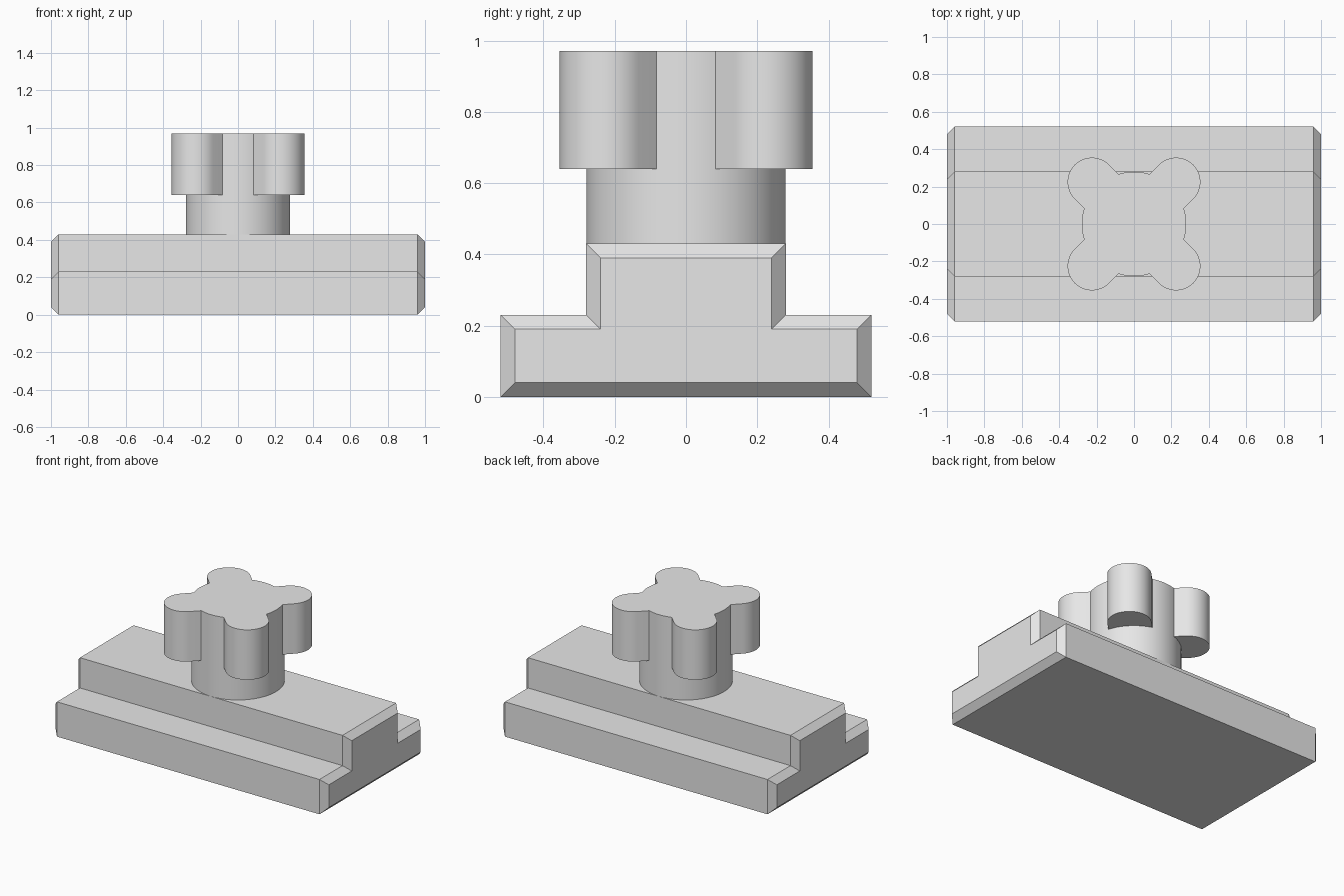
import bpy
import bmesh
from math import asin, cos, sin, pi, radians
from mathutils import Vector

cube = bpy.data.objects.get("Cube")
if cube:
    bpy.data.objects.remove(cube, do_unlink=True)

# One grey material for everything
grey = bpy.data.materials.new("light_grey")
grey.use_nodes = True
colour = (0.8, 0.8, 0.8, 1)
grey.diffuse_color = colour
grey.node_tree.nodes["Principled BSDF"].inputs["Base Color"].default_value = colour


def loft(name, rings, smooth=False):
    """Join matching rings of points into a closed solid."""
    bm = bmesh.new()
    loops = [[bm.verts.new(p) for p in ring] for ring in rings]
    n = len(loops[0])
    for low, high in zip(loops, loops[1:]):
        for i in range(n):
            j = (i + 1) % n
            bm.faces.new((low[i], low[j], high[j], high[i]))
    bm.faces.new(loops[0][::-1])
    bm.faces.new(loops[-1])
    bmesh.ops.recalc_face_normals(bm, faces=bm.faces)
    mesh = bpy.data.meshes.new(name)
    bm.to_mesh(mesh)
    bm.free()
    mesh.materials.append(grey)
    obj = bpy.data.objects.new(name, mesh)
    bpy.context.collection.objects.link(obj)
    if smooth:
        bpy.ops.object.select_all(action="DESELECT")
        obj.select_set(True)
        bpy.context.view_layer.objects.active = obj
        bpy.ops.object.shade_smooth_by_angle(angle=radians(30))
    return obj


def arc(centre, radius, start, end, steps):
    return [centre + radius * Vector((cos(a), sin(a)))
            for a in (start + (end - start) * i / steps for i in range(steps + 1))]


# T-shaped slider, with chamfered ends
CHAMFER = 0.04
HALF = [(0.52, 0), (0.52, 0.23), (0.28, 0.23), (0.28, 0.43)]


def t_section(x, inset):
    half = [(y - inset, z - inset if z else inset) for y, z in HALF]
    outline = half + [(-y, z) for y, z in reversed(half)]
    return [(x, y, z) for y, z in outline]


loft("t_slot_slider", [t_section(-1, CHAMFER), t_section(-1 + CHAMFER, 0),
                       t_section(1 - CHAMFER, 0), t_section(1, CHAMFER)])

# Round shaft of the knob
SHAFT, LOBE, REACH = 0.279, 0.13, 0.318
LOBE_BASE, TOP = 0.64, 0.97
origin = Vector((0, 0))
circle = arc(origin, SHAFT, 0, 2 * pi, 96)[:-1]
loft("knob_shaft", [[(p.x, p.y, z) for p in circle] for z in (0.41, LOBE_BASE)], True)

# Four-lobed grip: shaft arcs joined to round-ended lobes on the diagonals
gap = pi / 4 - asin(LOBE / SHAFT)
outline = []
for quarter in range(4):
    turn = quarter * pi / 2
    diagonal = turn + pi / 4
    tip = REACH * Vector((cos(diagonal), sin(diagonal)))
    outline += arc(origin, SHAFT, turn - gap, turn + gap, 10)
    outline += arc(tip, LOBE, diagonal - pi / 2, diagonal + pi / 2, 32)
loft("knob_grip", [[(p.x, p.y, z) for p in outline] for z in (LOBE_BASE, TOP)], True)
